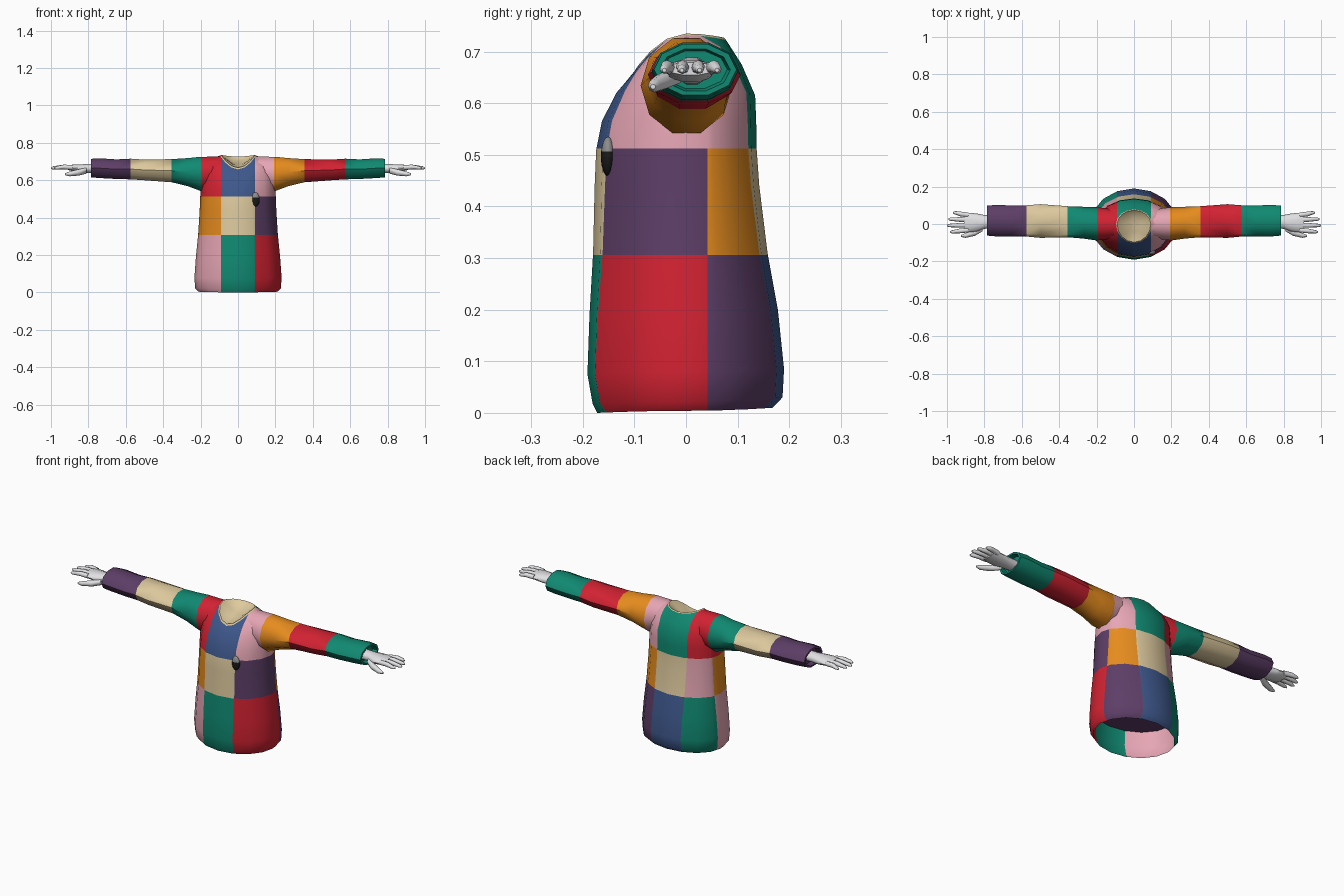
import bpy, bmesh
from math import sin, cos, pi, radians
from mathutils import Vector, Matrix

cube = bpy.data.objects.get("Cube")
if cube:
    bpy.data.objects.remove(cube, do_unlink=True)

# Flat colours
COLOURS = {"purple": "5D3E67", "beige": "DECA9E", "teal": "108A72", "red": "D32232",
           "pink": "E6A6B4", "orange": "E68C1E", "navy": "3E588C",
           "pale_grey": "E1E1E4", "black": "1A1A1A", "mid_grey": "8C8C8C"}
NAMES = list(COLOURS)
MATS = []


def linear(v):
    return v / 12.92 if v <= 0.04045 else ((v + 0.055) / 1.055) ** 2.4


for name, code in COLOURS.items():
    rgb = [linear(b / 255) for b in bytes.fromhex(code)] + [1]
    mat = bpy.data.materials.new(name)
    mat.use_nodes = True
    mat.diffuse_color = rgb
    mat.node_tree.nodes["Principled BSDF"].inputs["Base Color"].default_value = rgb
    MATS.append(mat)


def finish(name, bm, rule, angle=40):
    """Colour each face by a rule on its centre, and smooth the object."""
    mesh = bpy.data.meshes.new(name)
    for m in MATS:
        mesh.materials.append(m)
    bmesh.ops.recalc_face_normals(bm, faces=bm.faces)
    for f in bm.faces:
        f.material_index = NAMES.index(rule(f.calc_center_median()))
    bm.to_mesh(mesh)
    bm.free()
    obj = bpy.data.objects.new(name, mesh)
    bpy.context.collection.objects.link(obj)
    bpy.ops.object.select_all(action="DESELECT")
    obj.select_set(True)
    bpy.context.view_layer.objects.active = obj
    bpy.ops.object.shade_smooth_by_angle(angle=radians(angle))
    return obj


def loft(bm, rings, start=False, end=False):
    """Skin a series of closed rings, with optional end caps."""
    loops = [[bm.verts.new(p) for p in ring] for ring in rings]
    for a, b in zip(loops, loops[1:]):
        for i in range(len(a)):
            j = (i + 1) % len(a)
            bm.faces.new((a[i], a[j], b[j], b[i]))
    if start:
        bm.faces.new(loops[0])
    if end:
        bm.faces.new(loops[-1])


def cut(bm, axis, value):
    normal = Vector((0, 0, 0))
    normal[axis] = 1
    bmesh.ops.bisect_plane(bm, geom=bm.verts[:] + bm.edges[:] + bm.faces[:],
                           plane_co=normal * value, plane_no=normal)


def body_ring(half, front, back, z_front, z_side, z_back, n=16):
    """Oval ring whose front and back can dip below its sides."""
    ring = []
    for i in range(n):
        a = 2 * pi * i / n
        s = sin(a)
        depth, z_end = (back, z_back) if s > 0 else (-front, z_front)
        ring.append((half * cos(a), depth * s, z_side + (z_end - z_side) * s * s))
    return ring


# Patchwork body, open at the hem
def body_patch(c):
    if abs(c.x) < 0.09:
        col = "front" if c.y < 0 else "back"
    else:
        col = ("left" if c.x > 0 else "right") + ("_front" if c.y < 0.042 else "_back")
    row = 0 if c.z < 0.306 else 1 if c.z < 0.512 else 2
    return {"front": ("teal", "beige", "navy"),
            "back": ("navy", "beige", "teal"),
            "left_front": ("red", "purple", "pink"),
            "left_back": ("purple", "orange", "pink"),
            "right_front": ("pink", "orange", "red"),
            "right_back": ("teal", "pink", "red")}[col][row]


NECK = (0.096, -0.102, 0.078, 0.658, 0.732, 0.722)
body = bmesh.new()
loft(body, [body_ring(*r) for r in (
    (0.212, -0.172, 0.168, 0.0, 0.004, 0.01),
    (0.229, -0.181, 0.187, 0.018, 0.022, 0.03),
    (0.233, -0.191, 0.190, 0.075, 0.08, 0.085),
    (0.225, -0.187, 0.178, 0.19, 0.19, 0.2),
    (0.213, -0.180, 0.158, 0.31, 0.31, 0.31),
    (0.205, -0.177, 0.142, 0.44, 0.44, 0.44),
    (0.202, -0.174, 0.137, 0.51, 0.51, 0.51),
    (0.200, -0.163, 0.136, 0.565, 0.57, 0.565),
    (0.196, -0.135, 0.134, 0.62, 0.64, 0.615),
    (0.165, -0.118, 0.108, 0.64, 0.705, 0.675),
    NECK)])
for axis, value in ((0, -0.09), (0, 0.09), (1, 0.042), (2, 0.306), (2, 0.512)):
    cut(body, axis, value)
finish("sweater_body", body, body_patch)

# Neck insert and the lining seen through the hem
neck = bmesh.new()
inner = (0.082, -0.088, 0.066, 0.666, 0.728, 0.716)
loft(neck, [body_ring(*NECK), body_ring(0.09, -0.097, 0.074, 0.667, 0.735, 0.727),
            body_ring(*inner), body_ring(0.03, -0.04, 0.03, 0.68, 0.69, 0.70)], end=True)
finish("neck_insert", neck, lambda c: "beige")

lining = bmesh.new()
lining.faces.new([lining.verts.new(p) for p in body_ring(0.222, -0.184, 0.178, 0.15, 0.15, 0.15)])
finish("body_lining", lining, lambda c: "purple")


def side_ring(x, front, back, bottom, top, n=10):
    """Oval ring standing across the x axis."""
    cy, cz = (front + back) / 2, (bottom + top) / 2
    return [Vector((x, cy + (back - front) / 2 * cos(2 * pi * i / n),
                    cz + (top - bottom) / 2 * sin(2 * pi * i / n))) for i in range(n)]


def mirror(bm, side):
    if side < 0:
        bmesh.ops.scale(bm, vec=(-1, 1, 1), verts=bm.verts)


def digit(bm, points, radii):
    """Rounded tapering finger through a few points."""
    rings = []
    for (x, y, z), r in zip(points, radii):
        rings.append(side_ring(x, y - r, y + r, z - r, z + r, 8))
    loft(bm, rings, True, True)


SLEEVES = {1: ("pink", "orange", "red", "teal"), -1: ("red", "teal", "beige", "purple")}
for side, label in ((1, "left"), (-1, "right")):
    # Sleeve with a turned-in cuff
    sleeve = bmesh.new()
    loft(sleeve, [side_ring(*r) for r in (
        (0.095, -0.075, 0.078, 0.57, 0.730),
        (0.20, -0.088, 0.09, 0.538, 0.730),
        (0.27, -0.078, 0.092, 0.565, 0.722),
        (0.355, -0.071, 0.095, 0.586, 0.716),
        (0.50, -0.074, 0.106, 0.597, 0.713),
        (0.575, -0.067, 0.1, 0.602, 0.718),
        (0.65, -0.066, 0.099, 0.604, 0.714),
        (0.74, -0.066, 0.102, 0.609, 0.720),
        (0.785, -0.062, 0.098, 0.613, 0.717),
        (0.785, -0.05, 0.086, 0.622, 0.707),
        (0.76, -0.045, 0.08, 0.627, 0.703))], end=True)
    for x in (0.193, 0.355, 0.575):
        cut(sleeve, 0, x)
    mirror(sleeve, side)
    finish(label + "_sleeve", sleeve, lambda c: SLEEVES[side][
        sum(abs(c.x) > x for x in (0.193, 0.355, 0.575))])

    # Hand: palm, four spread fingers and a thumb
    hand = bmesh.new()
    loft(hand, [side_ring(*r) for r in (
        (0.755, -0.022, 0.045, 0.635, 0.69),
        (0.80, -0.026, 0.048, 0.637, 0.688),
        (0.84, -0.040, 0.056, 0.640, 0.686),
        (0.885, -0.044, 0.060, 0.648, 0.684),
        (0.91, -0.038, 0.056, 0.654, 0.680))], True, True)
    for y0, y1, tip in ((-0.032, -0.042, 0.983), (-0.006, -0.008, 1.0),
                        (0.022, 0.026, 0.993), (0.048, 0.060, 0.968)):
        digit(hand, ((0.885, y0, 0.668), (0.93, (y0 + y1) / 2, 0.671),
                     (tip - 0.012, y1, 0.666), (tip, y1, 0.664)),
              (0.013, 0.0125, 0.009, 0.004))
    digit(hand, ((0.81, -0.022, 0.652), (0.85, -0.046, 0.642),
                 (0.90, -0.061, 0.634), (0.925, -0.064, 0.632)),
          (0.017, 0.017, 0.013, 0.005))
    mirror(hand, side)
    finish(label + "_hand", hand, lambda c: "pale_grey", 60)

# Small clip ornament on the chest: dark drop with a lighter cap
clip = bmesh.new()
bmesh.ops.create_uvsphere(clip, u_segments=16, v_segments=12, radius=1,
                          matrix=Matrix.Translation((0.092, -0.151, 0.497))
                          @ Matrix.Diagonal((0.024, 0.014, 0.038, 1)))
finish("chest_clip", clip, lambda c: "mid_grey" if c.z > 0.509 else "black", 60)
